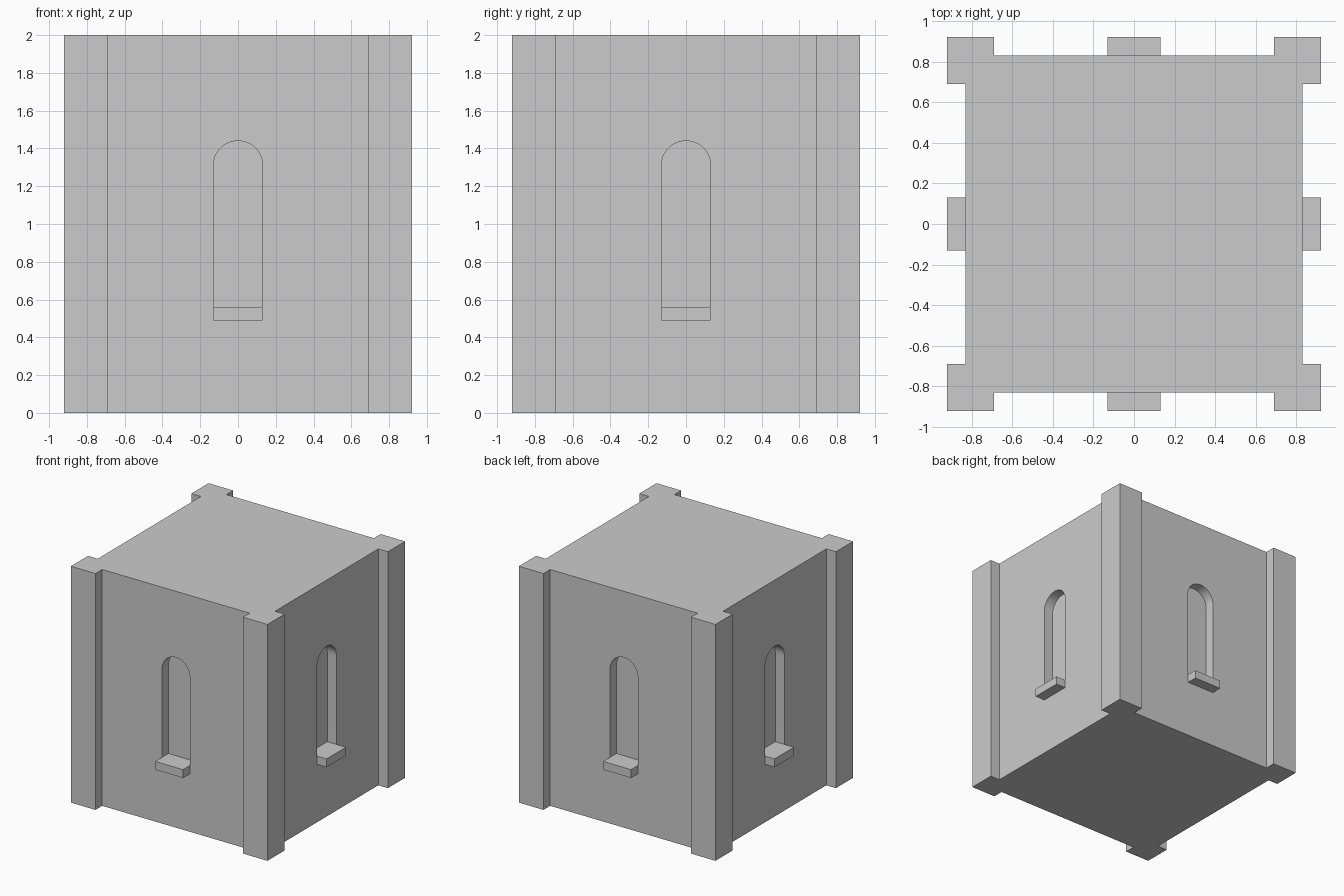
import bpy, bmesh, math
from mathutils import Matrix, Vector

if "Cube" in bpy.data.objects:
    bpy.data.objects.remove(bpy.data.objects["Cube"])

OUT, WALL, PIER, H = 0.92, 0.83, 0.69, 2.0   # outer edge, wall plane, pier inner edge, height
HALF_W, ARCH_Z, BACK = 0.13, 1.31, 0.745     # window half width, arch springing, recess back
SILL_LOW, SILL_TOP = 0.49, 0.56


def extrude(bm, points, vector):
    """Make a prism from a closed profile."""
    face = bm.faces.new([bm.verts.new(p) for p in points])
    result = bmesh.ops.extrude_face_region(bm, geom=[face], use_keep_orig=True)
    moved = [g for g in result["geom"] if isinstance(g, bmesh.types.BMVert)]
    bmesh.ops.translate(bm, verts=moved, vec=Vector(vector))


def finish(name, bm):
    bmesh.ops.recalc_face_normals(bm, faces=bm.faces)
    mesh = bpy.data.meshes.new(name)
    bm.to_mesh(mesh)
    bm.free()
    obj = bpy.data.objects.new(name, mesh)
    bpy.context.collection.objects.link(obj)
    return obj


def turned(points, i):
    rot = Matrix.Rotation(i * math.pi / 2, 3, "Z")
    return [rot @ Vector(p) for p in points], rot


# Tower body: square plan with projecting corner piers
corner = [(PIER, -WALL, 0), (PIER, -OUT, 0), (OUT, -OUT, 0), (OUT, -PIER, 0), (WALL, -PIER, 0)]
plan = [p for i in range(4) for p in turned(corner, i)[0]]
bm = bmesh.new()
extrude(bm, plan, (0, 0, H))
tower = finish("tower_walls", bm)

# Arched window recesses, one on each side
arch = [(-HALF_W, -1.0, 0.53), (HALF_W, -1.0, 0.53)]
for k in range(33):
    a = math.pi * k / 32
    arch.append((HALF_W * math.cos(a), -1.0, ARCH_Z + HALF_W * math.sin(a)))
bm = bmesh.new()
for i in range(4):
    pts, rot = turned(arch, i)
    extrude(bm, pts, rot @ Vector((0, 1.0 - BACK, 0)))
cutter = finish("window_cutter", bm)
cutter.hide_render = True

cut = tower.modifiers.new("windows", "BOOLEAN")
cut.operation = "DIFFERENCE"
cut.solver = "EXACT"
cut.object = cutter
bpy.context.view_layer.objects.active = tower
tower.select_set(True)
bpy.ops.object.modifier_apply(modifier=cut.name)
bpy.ops.object.shade_smooth_by_angle(angle=math.radians(30))
bpy.data.objects.remove(cutter)

# Window sills running from the recess back out to the pier line
sill = [(-HALF_W, -OUT, SILL_LOW), (HALF_W, -OUT, SILL_LOW),
        (HALF_W, -OUT, SILL_TOP), (-HALF_W, -OUT, SILL_TOP)]
for i, side in enumerate(("front", "right", "back", "left")):
    bm = bmesh.new()
    pts, rot = turned(sill, i)
    extrude(bm, pts, rot @ Vector((0, OUT - BACK, 0)))
    finish(side + "_window_sill", bm)
